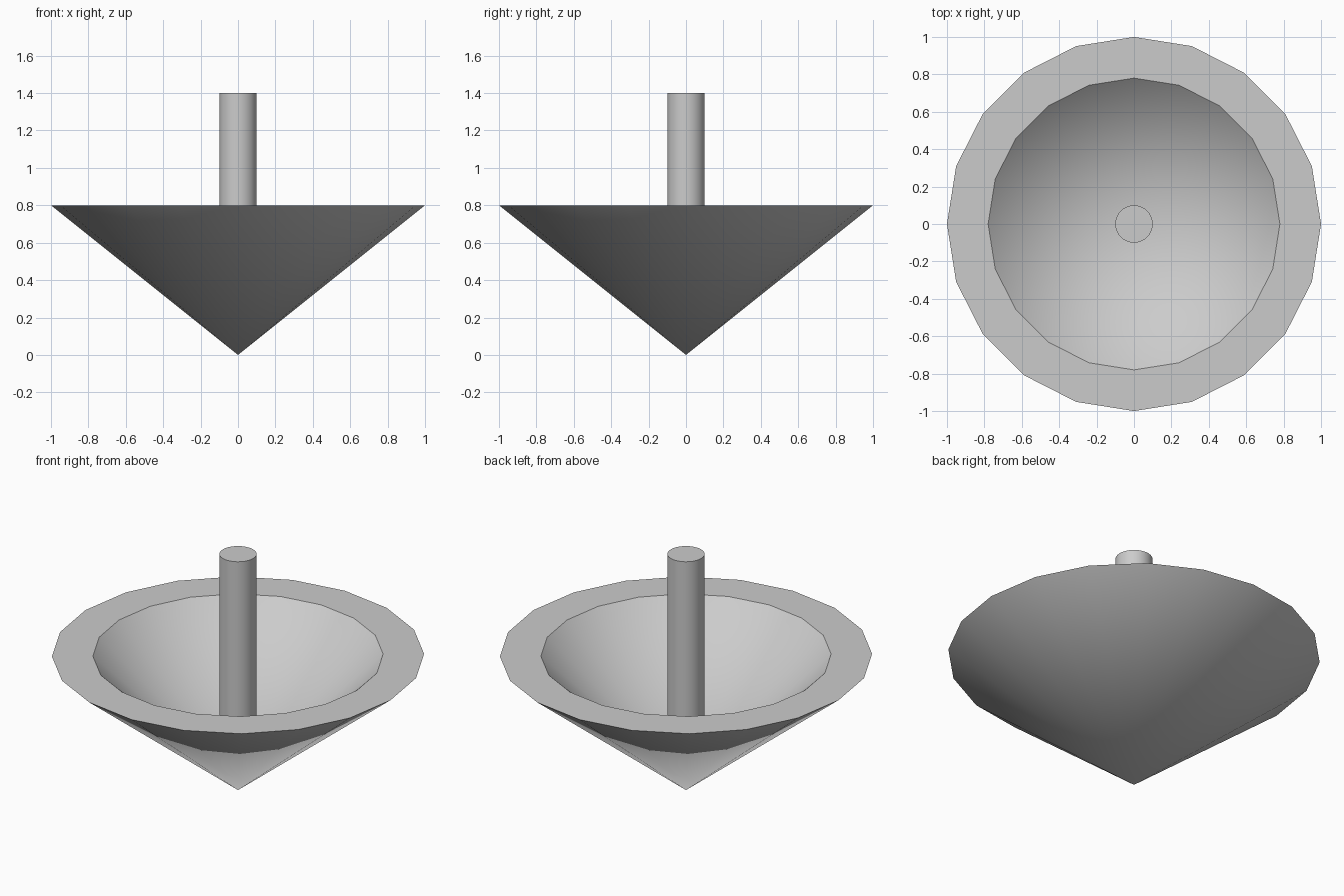
import bpy, bmesh
from math import radians, sin, cos, tau

if "Cube" in bpy.data.objects:
    bpy.data.objects.remove(bpy.data.objects["Cube"])


def ring(bm, r, z, n):
    return [bm.verts.new((r * cos(tau * i / n), r * sin(tau * i / n), z)) for i in range(n)]


def finish(bm, name):
    bmesh.ops.recalc_face_normals(bm, faces=bm.faces)
    mesh = bpy.data.meshes.new(name)
    bm.to_mesh(mesh)
    bm.free()
    obj = bpy.data.objects.new(name, mesh)
    bpy.context.collection.objects.link(obj)
    bpy.ops.object.select_all(action='DESELECT')
    obj.select_set(True)
    bpy.context.view_layer.objects.active = obj
    bpy.ops.object.shade_smooth_by_angle(angle=radians(35))
    return obj


# Hollow inverted cone with a flat rim, wall thinning towards the tip
N = 20
bm = bmesh.new()
outer, inner = ring(bm, 1.0, 0.8, N), ring(bm, 0.78, 0.8, N)
tip = bm.verts.new((0, 0, 0))
pit = bm.verts.new((0, 0, 0.08))
for i in range(N):
    j = (i + 1) % N
    bm.faces.new((outer[j], outer[i], tip))
    bm.faces.new((outer[i], outer[j], inner[j], inner[i]))
    bm.faces.new((inner[i], inner[j], pit))
finish(bm, "cone_bowl")

# Central stem rising from the bottom of the bowl
bm = bmesh.new()
low, high = ring(bm, 0.1, 0.1, 32), ring(bm, 0.1, 1.4, 32)
for i in range(32):
    j = (i + 1) % 32
    bm.faces.new((low[i], low[j], high[j], high[i]))
bm.faces.new(high)
bm.faces.new(low[::-1])
stem = finish(bm, "stem")

# Mid grey finish
grey = bpy.data.materials.new("grey")
grey.diffuse_color = (0.57, 0.57, 0.57, 1)
grey.use_nodes = True
grey.node_tree.nodes["Principled BSDF"].inputs["Base Color"].default_value = grey.diffuse_color
for obj in bpy.context.collection.objects:
    obj.data.materials.append(grey)
